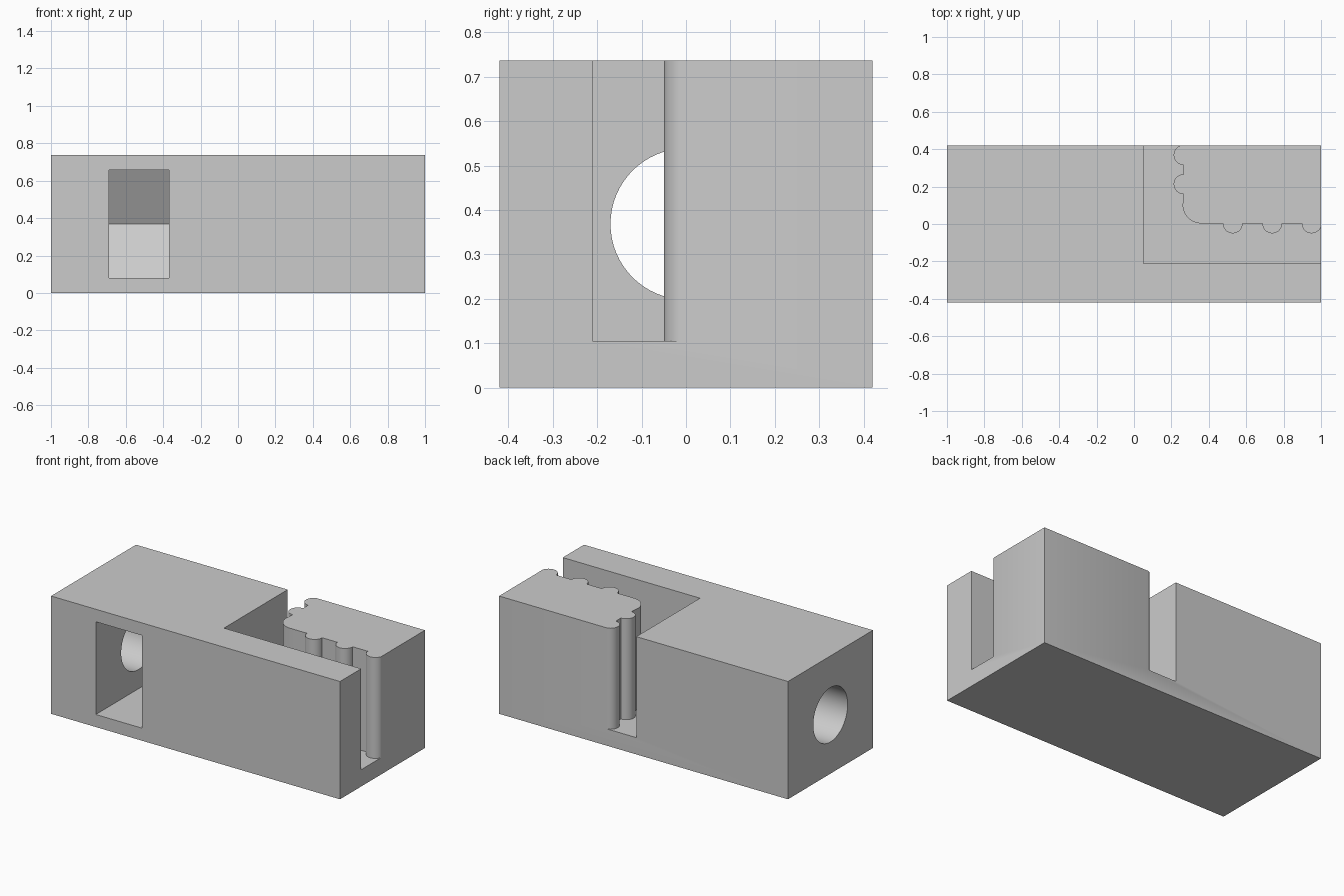
import bpy
import bmesh
from math import sin, cos, pi, radians
from mathutils import Vector

default = bpy.data.objects.get("Cube")
if default:
    bpy.data.objects.remove(default, do_unlink=True)

HX, HY, H = 1.0, 0.42, 0.737      # block half sizes and height
AXIS_Z = H / 2                    # height of the bolt axis

grey = bpy.data.materials.new("plain grey")
grey.use_nodes = True
colour = (0.6, 0.6, 0.6, 1)
grey.diffuse_color = colour
grey.node_tree.nodes["Principled BSDF"].inputs["Base Color"].default_value = colour


def prism(name, points, direction):
    """Extrude a closed 3D outline along a direction."""
    bm = bmesh.new()
    face = bm.faces.new([bm.verts.new(p) for p in points])
    top = bmesh.ops.extrude_face_region(bm, geom=[face])["geom"]
    bmesh.ops.translate(bm, vec=Vector(direction),
                        verts=[v for v in top if isinstance(v, bmesh.types.BMVert)])
    bmesh.ops.recalc_face_normals(bm, faces=bm.faces)
    mesh = bpy.data.meshes.new(name)
    bm.to_mesh(mesh)
    bm.free()
    mesh.materials.append(grey)
    obj = bpy.data.objects.new(name, mesh)
    bpy.context.collection.objects.link(obj)
    return obj


def arc(cx, cy, r, start, end, steps=16):
    angles = [radians(start + (end - start) * i / steps) for i in range(steps + 1)]
    return [(cx + r * cos(a), cy + r * sin(a)) for a in angles]


# Solid block
block = prism("clamp_block", [(-HX, -HY, 0), (HX, -HY, 0), (HX, HY, 0), (-HX, HY, 0)], (0, 0, H))

# Belt slot: L-shaped channel whose inner wall carries round teeth
WALL_X, WALL_Y, TOOTH, CORNER = 0.26, 0.003, 0.053, 0.1
outline = [(0.05, 0.6), (0.05, -0.21), (1.2, -0.21), (1.2, WALL_Y)]
for x in (0.95, 0.739, 0.528):
    outline += arc(x, WALL_Y, TOOTH, 0, -180)
outline += arc(WALL_X + CORNER, WALL_Y + CORNER, CORNER, 270, 180)
for y in (0.213, 0.369):
    outline += arc(WALL_X + 0.005, y, TOOTH, 270, 90)
outline.append((WALL_X + 0.005, 0.6))
slot = prism("belt_slot_cutter", [(x, y, 0.105) for x, y in outline], (0, 0, 1))

# Bolt hole from the end into the slot
bore = prism("bolt_hole_cutter", [(-1.1, y, z) for y, z in arc(0, AXIS_Z, 0.17, 0, 354.375, 63)],
             (1.2, 0, 0))

# Nut pocket: half hexagon extended out through the front face
FLAT = 0.29
side = FLAT / cos(pi / 6)
section = [(-0.6, -FLAT), (side / 2, -FLAT), (side, 0), (side / 2, FLAT), (-0.6, FLAT)]
pocket = prism("nut_pocket_cutter", [(-0.69, y, AXIS_Z + z) for y, z in section], (0.32, 0, 0))

# Cut the block
for cutter in (slot, bore, pocket):
    mod = block.modifiers.new(cutter.name, 'BOOLEAN')
    mod.operation, mod.solver, mod.object = 'DIFFERENCE', 'EXACT', cutter
bpy.context.view_layer.objects.active = block
block.select_set(True)
for mod in list(block.modifiers):
    bpy.ops.object.modifier_apply(modifier=mod.name)
for cutter in (slot, bore, pocket):
    bpy.data.objects.remove(cutter, do_unlink=True)

# Smooth the round walls, keep the edges sharp
bpy.ops.object.shade_smooth_by_angle(angle=radians(30))
